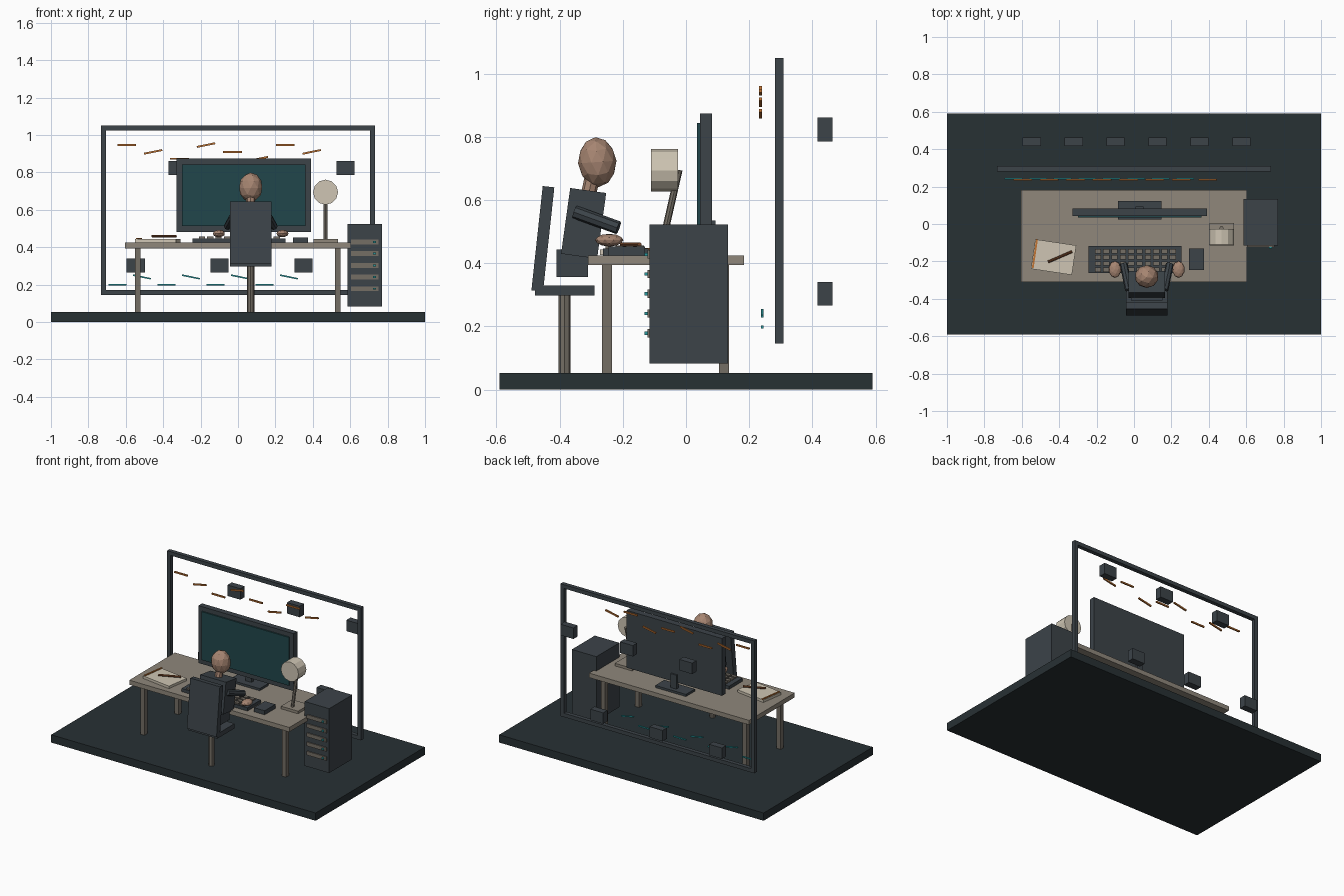
import bpy, bmesh, math
from mathutils import Vector

if "Cube" in bpy.data.objects:
    bpy.data.objects.remove(bpy.data.objects["Cube"])


def mat(name, r, g, b):
    m = bpy.data.materials.new(name)
    m.diffuse_color = (*[(c / 255) ** 2.2 for c in (r, g, b)], 1)
    m.use_nodes = True
    m.node_tree.nodes["Principled BSDF"].inputs["Base Color"].default_value = m.diffuse_color
    return m


DARK = mat("floor_dark", 44, 52, 55)
SLATE = mat("slate", 62, 69, 74)
WOOD = mat("desk_taupe", 142, 134, 122)
DIM = mat("dim_taupe", 116, 110, 101)
PAPER = mat("paper", 205, 196, 178)
SCREEN = mat("screen_teal", 38, 72, 76)
TEAL = mat("signal_teal", 45, 150, 155)
ORANGE = mat("signal_orange", 190, 115, 55)
BROWN = mat("pen_brown", 130, 80, 50)
SKIN = mat("skin", 165, 132, 113)


def finish(name, bm, loc, rot, material):
    me = bpy.data.meshes.new(name)
    bm.to_mesh(me)
    bm.free()
    me.materials.append(material)
    ob = bpy.data.objects.new(name, me)
    ob.location = loc
    ob.rotation_euler = rot
    bpy.context.collection.objects.link(ob)
    return ob


def box(name, loc, size, material, rot=(0, 0, 0)):
    bm = bmesh.new()
    bmesh.ops.create_cube(bm, size=1)
    bmesh.ops.scale(bm, vec=size, verts=bm.verts)
    return finish(name, bm, loc, rot, material)


def span(name, x, y, z, material):
    """Box given by its limits on each axis."""
    lim = (x, y, z)
    return box(name, [(a + b) / 2 for a, b in lim], [b - a for a, b in lim], material)


def rod(name, a, b, r, material, sides=8):
    a, b = Vector(a), Vector(b)
    bm = bmesh.new()
    bmesh.ops.create_cone(bm, cap_ends=True, segments=sides, radius1=r, radius2=r,
                          depth=(b - a).length)
    rot = (b - a).to_track_quat('Z', 'Y').to_euler()
    return finish(name, bm, (a + b) / 2, rot, material)


def ball(name, loc, radii, material, rot=(0, 0, 0)):
    bm = bmesh.new()
    bmesh.ops.create_icosphere(bm, subdivisions=2, radius=1)
    bmesh.ops.scale(bm, vec=radii, verts=bm.verts)
    return finish(name, bm, loc, rot, material)


# Floor and desk
span("floor_base", (-1, 1), (-.59, .59), (0, .053), DARK)
span("desk_top", (-.605, .605), (-.31, .183), (.394, .425), WOOD)
for x in (-.537, .533):
    for y in (-.25, .12):
        box("desk_leg", (x, y, .2235), (.03, .032, .343), DIM)

# Monitor
span("monitor_case", (-.33, .39), (.044, .083), (.481, .873), SLATE)
span("monitor_screen", (-.30, .36), (.035, .044), (.513, .843), SCREEN)
span("monitor_neck", (.008, .052), (.07, .093), (.435, .535), SLATE)
span("monitor_foot", (-.085, .147), (.025, .122), (.425, .44), SLATE)

# Keyboard with keys, and mouse
span("keyboard", (-.243, .255), (-.262, -.118), (.425, .447), SLATE)
for row in range(4):
    for col in range(10):
        box("key", (-.193 + .0445 * col, -.145 - .033 * row, .45), (.033, .023, .012), DIM)
span("mouse", (.294, .374), (-.246, -.13), (.425, .453), SLATE)

# Notebook and pen
a = math.radians(-8.5)
box("notebook", (-.43, -.177, .434), (.222, .16, .017), PAPER, (0, 0, a))
box("notebook_spine", (-.53, -.158, .445), (.01, .155, .006), ORANGE, (0, 0, a))
rod("pen", (-.46, -.203, .459), (-.33, -.147, .459), .007, BROWN)

# Lamp
span("lamp_foot", (.405, .535), (-.115, .005), (.425, .443), WOOD)
rod("lamp_stem", (.468, -.08, .44), (.468, -.022, .695), .011, DIM)
rod("lamp_head", (.468, -.11, .694), (.468, -.026, .694), .067, PAPER, 12)

# Cabinet with drawers and indicator lights
span("cabinet", (.585, .77), (-.115, .133), (.083, .523), SLATE)
for i in range(5):
    z = .178 + .0625 * i
    span("cabinet_slot", (.605, .752), (-.122, -.115), (z - .013, z + .013), DIM)
    box("cabinet_light", (.73, -.126, z), (.014, .01, .01), TEAL)

# Rear frame
for s in (-1, 1):
    box("frame_post", (s * .72, .295, .5975), (.026, .028, .905), SLATE)
for z in (.158, 1.037):
    box("frame_rail", (0, .295, z), (1.414, .028, .026), SLATE)

# Floating blocks, low and high in turn
for i in range(6):
    box("floating_block", (-.547 + .2245 * i, .44, .823 if i % 2 else .303),
        (.097, .046, .075), SLATE)

# Signal dashes above and below
for i in range(8):
    box("upper_dash", (-.595 + .1413 * i, .236, .946 - .0365 * (i % 3)),
        (.1, .009, .01), ORANGE, (0, -.2 * (i % 2), 0))
    box("lower_dash", (-.645 + .131 * i, .242, .241 if i % 2 else .198),
        (.097, .008, .008), TEAL, (0, .2 * (i % 2), 0))

# Chair
CX = .068
box("chair_back", (CX, -.453, .477), (.224, .037, .332), SLATE, (-.108, 0, 0))
span("chair_seat", (CX - .11, CX + .11), (-.478, -.29), (.298, .33), SLATE)
rod("chair_post", (CX, -.384, .053), (CX, -.384, .30), .019, DIM)

# Seated figure
box("torso", (CX, -.324, .526), (.195, .115, .21), SLATE, (-.138, 0, 0))
box("hips", (CX, -.36, .4), (.17, .1, .086), SLATE)
rod("neck", (CX, -.31, .61), (CX, -.295, .68), .024, SKIN)
ball("head", (CX, -.281, .72), (.064, .061, .079), SKIN, (.07, 0, 0))
for s in (-1, 1):
    rod("arm", (CX + s * .095, -.352, .562), (CX + s * .123, -.214, .512), .021, SLATE)
    ball("hand", (CX + s * .17, -.243, .473), (.033, .045, .02), SKIN)
